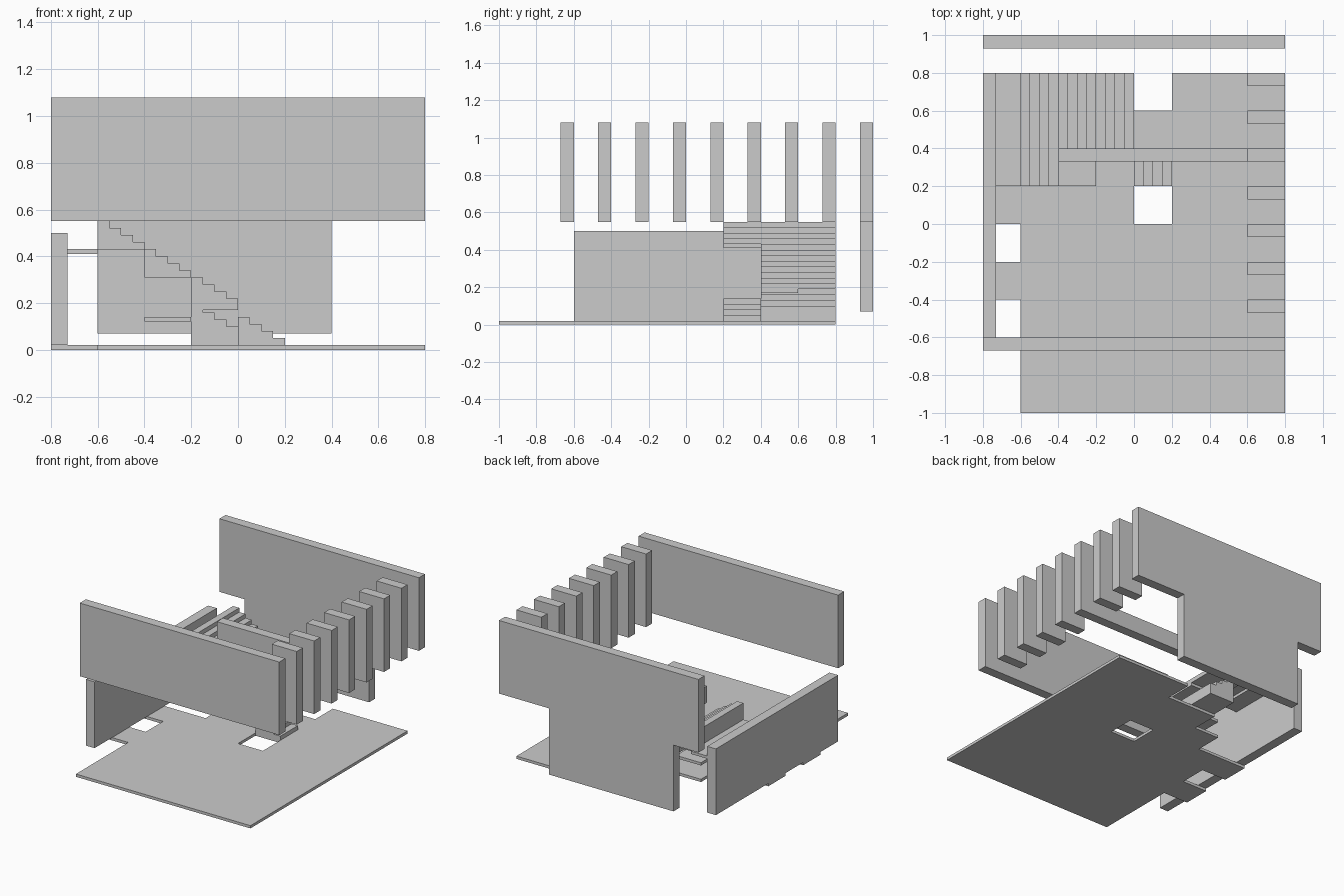
import bpy

if "Cube" in bpy.data.objects:
    bpy.data.objects.remove(bpy.data.objects["Cube"])


def prism(name, pts, axis, lo, hi):
    """Extrude a closed 2D profile: axis 'z' takes (x, y), axis 'y' takes (x, z)."""
    def place(p, h):
        return (p[0], p[1], h) if axis == 'z' else (p[0], h, p[1])
    n = len(pts)
    verts = [place(p, lo) for p in pts] + [place(p, hi) for p in pts]
    faces = [list(range(n))[::-1], list(range(n, 2 * n))]
    faces += [[i, (i + 1) % n, n + (i + 1) % n, n + i] for i in range(n)]
    area = sum(pts[i][0] * pts[(i + 1) % n][1] - pts[(i + 1) % n][0] * pts[i][1] for i in range(n))
    if (area < 0) != (axis == 'y'):
        faces = [f[::-1] for f in faces]
    me = bpy.data.meshes.new(name)
    me.from_pydata(verts, [], faces)
    ob = bpy.data.objects.new(name, me)
    bpy.context.collection.objects.link(ob)
    return ob


def box(name, x0, x1, y0, y1, z0, z1):
    return prism(name, [(x0, y0), (x1, y0), (x1, y1), (x0, y1)], 'z', z0, z1)


def stair(name, x1, y0, y1, base, first, n=4):
    """Solid stair climbing towards -x from x1; first = height of lowest tread."""
    pts = [(x1 - 0.05 * n, base), (x1, base)]
    for i in range(n):
        z = first + 0.03 * i
        pts += [(x1 - 0.05 * i, z), (x1 - 0.05 * (i + 1), z)]
    return prism(name, pts, 'y', y0, y1)


# Floor plate with side tabs, stepped back corner and stairwell notch
floor = prism("floor", [
    (-0.6, -1), (0.8, -1), (0.8, 0.8), (0.2, 0.8), (0.2, 0.6), (-0.2, 0.6),
    (-0.2, 0.4), (-0.4, 0.4), (-0.4, 0.2), (-0.8, 0.2), (-0.8, 0), (-0.6, 0),
    (-0.6, -0.2), (-0.8, -0.2), (-0.8, -0.4), (-0.6, -0.4)], 'z', 0, 0.02)

# Square opening cut through the floor
cutter = box("floor_opening_cutter", 0, 0.2, 0, 0.2, -0.1, 0.1)
cutter.hide_render = True
cutter.hide_viewport = True
cutter.display_type = 'WIRE'
mod = floor.modifiers.new("opening", 'BOOLEAN')
mod.operation = 'DIFFERENCE'
mod.solver = 'EXACT'
mod.object = cutter

# Walls
box("left_wall", -0.8, -0.73, -0.6, 0.8, 0.02, 0.5)
box("front_upper_wall", -0.8, 0.8, -0.67, -0.6, 0.55, 1.08)
prism("back_wall", [(-0.6, 0.07), (0.4, 0.07), (0.4, 0.55), (0.8, 0.55), (0.8, 1.08),
                    (-0.8, 1.08), (-0.8, 0.55), (-0.6, 0.55)], 'y', 0.93, 1.0)

# Row of upright fins on the right side
for i in range(7):
    y = -0.4 + 0.2 * i
    box(f"fin_{i + 1}", 0.6, 0.8, y - 0.07, y, 0.55, 1.08)

# Low parapet beside the stairwell
box("parapet", -0.4, 0.6, 0.33, 0.4, 0.55, 0.67)

# Landings
box("lower_landing", -0.4, -0.2, 0.2, 0.4, 0.12, 0.14)
box("middle_landing", -0.2, 0, 0.4, 0.6, 0.17, 0.19)
box("upper_landing", -0.73, -0.6, 0.2, 0.8, 0.41, 0.43)

# Stair flights
stair("entry_stair", 0.2, 0.2, 0.4, 0.02, 0.05)
stair("under_stair", 0, 0.4, 0.8, 0.02, 0.10)
stair("main_stair_low", 0, 0.4, 0.8, 0.19, 0.22)
stair("main_stair_mid", -0.2, 0.4, 0.8, 0.31, 0.34)
stair("main_stair_top", -0.4, 0.2, 0.8, 0.43, 0.46)
